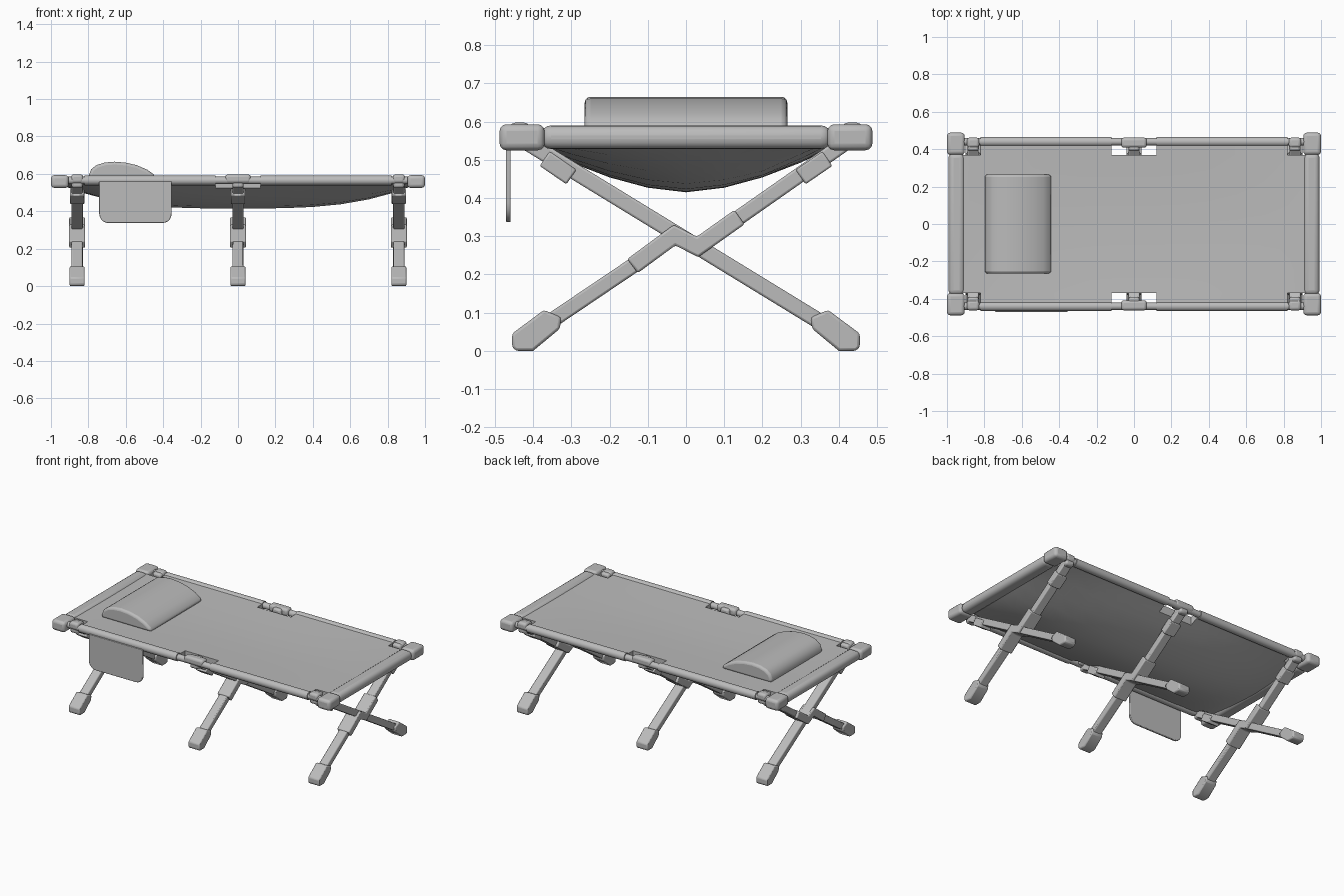
import bpy, bmesh, math
from mathutils import Vector

if "Cube" in bpy.data.objects:
    bpy.data.objects.remove(bpy.data.objects["Cube"])

grey = bpy.data.materials.new("grey")
grey.diffuse_color = (0.5, 0.5, 0.5, 1)
grey.use_nodes = True
grey.node_tree.nodes["Principled BSDF"].inputs["Base Color"].default_value = grey.diffuse_color


def finish(name, bm, bevel=0.0, segments=2, angle=40):
    bmesh.ops.recalc_face_normals(bm, faces=bm.faces)
    mesh = bpy.data.meshes.new(name)
    bm.to_mesh(mesh)
    bm.free()
    obj = bpy.data.objects.new(name, mesh)
    bpy.context.collection.objects.link(obj)
    mesh.materials.append(grey)
    if bevel:
        mod = obj.modifiers.new("round", 'BEVEL')
        mod.width = bevel
        mod.segments = segments
        mod.limit_method = 'ANGLE'
        mod.angle_limit = math.radians(40)
    bpy.ops.object.select_all(action='DESELECT')
    obj.select_set(True)
    bpy.context.view_layer.objects.active = obj
    bpy.ops.object.shade_smooth_by_angle(angle=math.radians(angle))
    return obj


def prism(name, pts, axis, lo, hi, bevel=0.0, segments=2):
    """Extrude a 2D outline along an axis from lo to hi."""
    def place(p, t):
        c = list(p)
        c.insert(axis, t)
        return Vector(c)
    bm = bmesh.new()
    a = [bm.verts.new(place(p, lo)) for p in pts]
    b = [bm.verts.new(place(p, hi)) for p in pts]
    bm.faces.new(a)
    bm.faces.new(b[::-1])
    for i in range(len(pts)):
        j = (i + 1) % len(pts)
        bm.faces.new((a[i], a[j], b[j], b[i]))
    return finish(name, bm, bevel, segments)


def box(name, x, y, z, bevel=0.0, segments=2):
    pts = [(x[0], z[0]), (x[1], z[0]), (x[1], z[1]), (x[0], z[1])]
    return prism(name, pts, 1, min(y), max(y), bevel, segments)


def strip(path, width):
    """Outline of a band of even width along a 2D path."""
    path = [Vector(p) for p in path]
    left, right = [], []
    for i, p in enumerate(path):
        d0 = (p - path[max(i - 1, 0)]).normalized() if i else None
        d1 = (path[i + 1] - p).normalized() if i < len(path) - 1 else None
        d0, d1 = d0 or d1, d1 or d0
        n = Vector((-(d0 + d1).y, (d0 + d1).x)).normalized()
        n *= width / 2 / n.dot(Vector((-d0.y, d0.x)))
        left.append(tuple(p + n))
        right.append(tuple(p - n))
    return left + right[::-1]


def rod(name, x0, x1, y, z, r):
    pts = [(y + r * math.cos(k * math.tau / 16), z + r * math.sin(k * math.tau / 16))
           for k in range(16)]
    return prism(name, pts, 0, x0, x1)


# Fabric bed: nearly flat on top, bulging underneath, notched at the leg tops
half_x = [0.06, 0.12, 0.25, 0.4, 0.55, 0.7, 0.82, 0.905, 0.95]
half_y = [0.1, 0.2, 0.3, 0.37, 0.44]
xs = [-v for v in half_x[::-1]] + [0] + half_x
ys = [-v for v in half_y[::-1]] + [0] + half_y


def bulge(x, y):
    return (1 - min(1, abs(x) / 0.98) ** 3.2) * max(0, 1 - (abs(y) / 0.43) ** 1.7)


bm = bmesh.new()
grid = [[bm.verts.new((x, y, 0.582 - 0.012 * bulge(x, y))) for y in ys] for x in xs]
for i in range(len(xs) - 1):
    for j in range(len(ys) - 1):
        mx = abs(xs[i] + xs[i + 1]) / 2
        my = abs(ys[j] + ys[j + 1]) / 2
        if my > 0.37 and (mx < 0.12 or mx > 0.82):
            continue
        bm.faces.new((grid[i][j], grid[i + 1][j], grid[i + 1][j + 1], grid[i][j + 1]))
bmesh.ops.delete(bm, geom=[v for v in bm.verts if not v.link_faces], context='VERTS')
under = bmesh.ops.extrude_face_region(bm, geom=bm.faces[:], use_keep_orig=True)
for v in under["geom"]:
    if isinstance(v, bmesh.types.BMVert):
        v.co.z = 0.558 - 0.143 * bulge(v.co.x, v.co.y)
finish("fabric_bed", bm)

# Side rails with fabric sleeves
for s in (-1, 1):
    rod("side_rail", -0.95, 0.95, s * 0.44, 0.565, 0.02)
    for e in (-1, 1):
        rod("side_sleeve", *sorted((e * 0.12, e * 0.82)), s * 0.44, 0.565, 0.026)

# End bars: fabric sleeve in the middle, thicker caps on the ends
for e in (-1, 1):
    box("end_sleeve", sorted((e * 0.905, e * 0.992)), (-0.38, 0.38), (0.528, 0.59), 0.027, 4)
    for s in (-1, 1):
        box("end_cap", sorted((e * 0.905, e * 1.0)), (s * 0.37, s * 0.488),
            (0.525, 0.593), 0.018, 3)

# Crossed leg sets
straight = [(0.41, 0.04), (-0.44, 0.56)]
kinked = [(-0.41, 0.04), (-0.14, 0.222), (-0.03, 0.303), (0.03, 0.272), (0.14, 0.35), (0.44, 0.56)]
foot = [(0.455, 0.01), (0.455, 0.045), (0.372, 0.107), (0.327, 0.088),
        (0.33, 0.058), (0.40, 0.0), (0.445, 0.0)]
for cx in (-0.86, 0, 0.86):
    prism("straight_leg", strip(straight, 0.042), 0, cx - 0.03, cx + 0.03, 0.006)
    prism("kinked_leg", strip(kinked, 0.04), 0, cx - 0.029, cx + 0.029, 0.006)
    prism("pivot_sleeve", strip(kinked[1:5], 0.046), 0, cx - 0.043, cx + 0.043, 0.006)
    for s in (-1, 1):
        prism("foot", [(s * y, z) for y, z in foot], 0, cx - 0.04, cx + 0.04, 0.01)
        # Collar near the top of the leg and the lug under the rail
        prism("leg_collar", strip([(s * 0.30, 0.455), (s * 0.37, 0.503)], 0.046), 0,
              cx - 0.038, cx + 0.038, 0.005)
        box("rail_lug", (cx - 0.03, cx + 0.03), (s * 0.39, s * 0.455), (0.525, 0.592), 0.012)
        # Clip over the rail, wide on the middle set
        w = 0.033 if cx else 0.068
        box("rail_clip", (cx - w, cx + w), (s * 0.408, s * 0.462), (0.55, 0.597), 0.015, 3)

# Pillow
pillow = [(-0.797, 0.572), (-0.797, 0.595), (-0.785, 0.625), (-0.755, 0.648), (-0.71, 0.661),
          (-0.66, 0.665), (-0.60, 0.66), (-0.54, 0.646), (-0.485, 0.622), (-0.45, 0.597),
          (-0.438, 0.572)]
prism("pillow", pillow, 1, -0.265, 0.265)
edge = bpy.context.object.modifiers.new("round", 'BEVEL')
edge.width = 0.02
edge.segments = 3
edge.limit_method = 'ANGLE'
edge.angle_limit = math.radians(60)

# Hanging side pocket with rounded lower corners
pocket = [(-0.742, 0.56)]
for cx, start in ((-0.692, 180), (-0.405, 270)):
    for k in range(6):
        a = math.radians(start + k * 18)
        pocket.append((cx + 0.05 * math.cos(a), 0.387 + 0.05 * math.sin(a)))
pocket.append((-0.355, 0.56))
prism("side_pocket", pocket, 1, -0.471, -0.459, 0.003)
